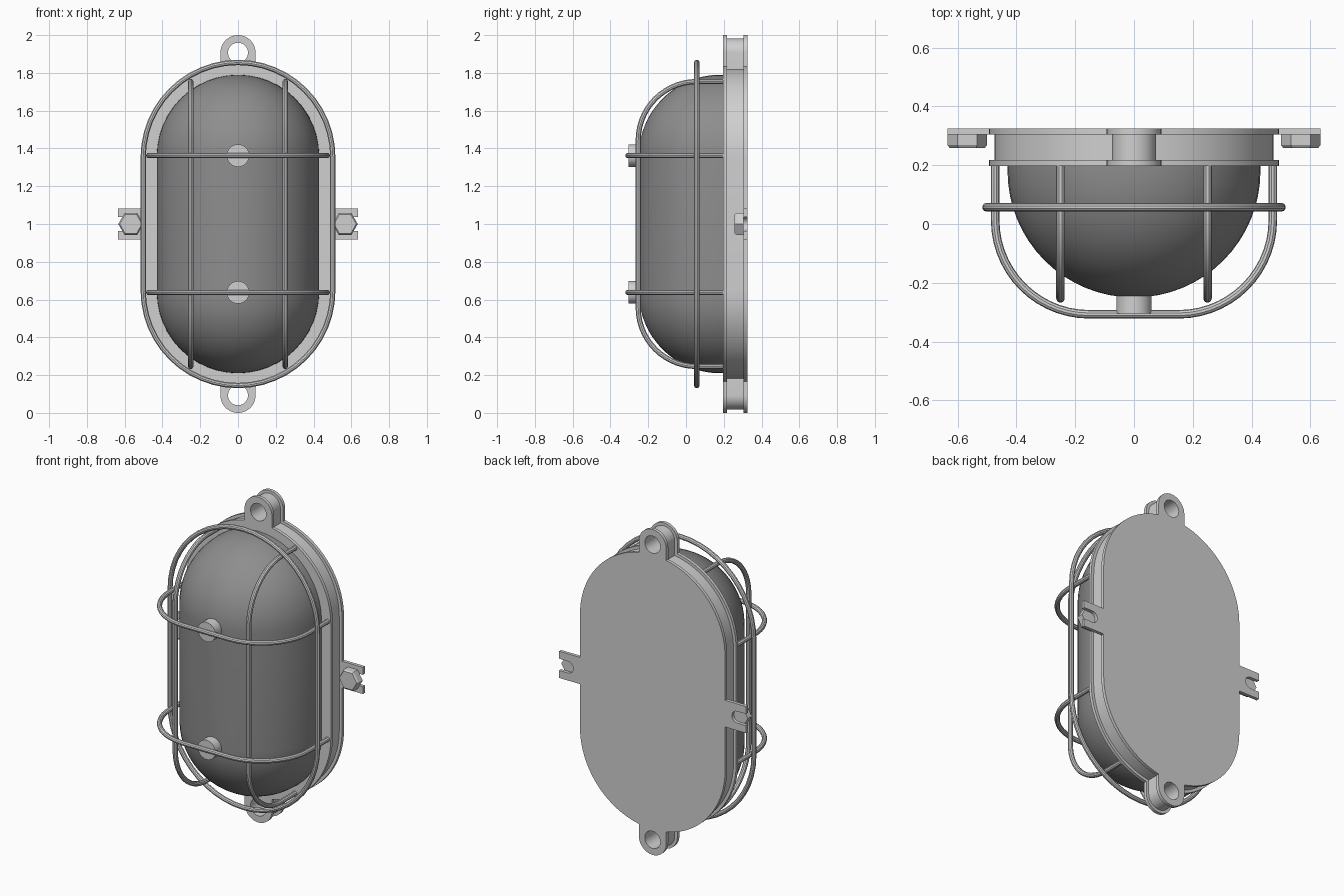
import bpy
import bmesh
from math import sin, cos, pi, acos, radians

if "Cube" in bpy.data.objects:
    bpy.data.objects.remove(bpy.data.objects["Cube"], do_unlink=True)


def make_material(name, value):
    mat = bpy.data.materials.new(name)
    mat.use_nodes = True
    color = (value, value, value, 1)
    mat.diffuse_color = color
    mat.node_tree.nodes["Principled BSDF"].inputs["Base Color"].default_value = color
    return mat


METAL = make_material("light grey metal", 0.63)
GLASS = make_material("dark grey glass", 0.27)
MID = 1.0      # height of the lamp's middle
WIRE = 0.0145  # guard wire radius


def arc(cx, cy, r, a0, a1, n):
    return [(cx + r * cos(a0 + (a1 - a0) * i / n),
             cy + r * sin(a0 + (a1 - a0) * i / n)) for i in range(n + 1)]


def stadium(r, h, n=24):
    return arc(0, h, r, 0, pi, n) + arc(0, -h, r, pi, 2 * pi, n)


def add_mesh(name, mesh, mat, angle=35):
    mesh.materials.clear()
    mesh.materials.append(mat)
    mesh.shade_smooth()
    mesh.set_sharp_from_angle(angle=radians(angle))
    obj = bpy.data.objects.new(name, mesh)
    bpy.context.collection.objects.link(obj)
    return obj


def curve_mesh(name, curve, mat):
    """Turn a curve into a finished mesh object."""
    temp = bpy.data.objects.new(name + "_path", curve)
    bpy.context.collection.objects.link(temp)
    graph = bpy.context.evaluated_depsgraph_get()
    mesh = bpy.data.meshes.new_from_object(temp.evaluated_get(graph))
    bpy.data.objects.remove(temp, do_unlink=True)
    bpy.data.curves.remove(curve)
    return add_mesh(name, mesh, mat)


def add_spline(curve, points, cyclic):
    spline = curve.splines.new("POLY")
    spline.points.add(len(points) - 1)
    for p, co in zip(spline.points, points):
        p.co = (*co, 1)
    spline.use_cyclic_u = cyclic


def slab(name, outlines, y0, y1):
    """Flat plate from an outline and holes, between two depths."""
    curve = bpy.data.curves.new(name, "CURVE")
    curve.dimensions = "2D"
    curve.fill_mode = "BOTH"
    curve.extrude = (y1 - y0) / 2
    for pts in outlines:
        add_spline(curve, [(x, z, 0) for x, z in pts], True)
    obj = curve_mesh(name, curve, METAL)
    obj.rotation_euler.x = pi / 2
    obj.location = (0, (y0 + y1) / 2, MID)


def wire(name, points, cyclic=False):
    curve = bpy.data.curves.new(name, "CURVE")
    curve.dimensions = "3D"
    curve.bevel_depth = WIRE
    curve.bevel_resolution = 3
    curve.use_fill_caps = not cyclic
    add_spline(curve, points, cyclic)
    return curve_mesh(name, curve, METAL)


def loft(name, loops, mat, cap=True, angle=35):
    """Skin a list of (outline, depth) loops."""
    bm = bmesh.new()
    rings = [[bm.verts.new((x, y, z)) for x, z in pts] for pts, y in loops]
    for a, b in zip(rings, rings[1:]):
        for i in range(len(a)):
            j = (i + 1) % len(a)
            bm.faces.new((a[i], a[j], b[j], b[i]))
    if cap:
        bm.faces.new(rings[0])
        bm.faces.new(rings[-1])
    bmesh.ops.remove_doubles(bm, verts=bm.verts, dist=1e-5)
    bmesh.ops.recalc_face_normals(bm, faces=bm.faces)
    mesh = bpy.data.meshes.new(name)
    bm.to_mesh(mesh)
    bm.free()
    return add_mesh(name, mesh, mat, angle)


# Housing: two flanges around a slimmer body, with eyelets at both ends
def housing_outline(inset, tabs=False):
    big, lug, h, eye = 0.493 - inset, 0.093 - inset, 0.35, 0.907
    quarter = []
    if tabs:  # slotted fixing tab on each side
        quarter += arc(0.575, 0, 0.036, pi * 0.95, pi / 2, 5)
        quarter += [(0.635, 0.036), (0.635, 0.082), (big, 0.082)]
    quarter += arc(0, h, big, 0, acos(lug / big), 20)
    quarter += arc(0, eye, lug, 0, pi * 0.48, 10)
    upper = quarter + [(-x, z) for x, z in reversed(quarter)]
    return upper + [(x, -z) for x, z in reversed(upper)]


eyes = [arc(0, s * 0.907, 0.053, 0, 2 * pi * 23 / 24, 23) for s in (1, -1)]
slab("front_flange", [housing_outline(0)] + eyes, 0.197, 0.217)
slab("housing_body", [housing_outline(0.018)] + eyes, 0.217, 0.305)
slab("back_flange", [housing_outline(0, True)] + eyes, 0.305, 0.325)

# Glass dome
R, DEPTH = 0.43, 0.18
layers = [(stadium(R, 0.36), 0.2)]
for k in range(17):
    a = pi / 2 * k / 16
    layers.append((stadium(R * cos(a), 0.36), DEPTH - R * sin(a)))
dome = loft("glass_dome", layers, GLASS, cap=False, angle=60)
dome.location.z = MID

# Hexagonal fixing bolts on the side tabs
for side, label in ((1, "left"), (-1, "right")):
    hexes = [(arc(0, 0, r, 0, pi * 5 / 3, 5), y)
             for r, y in ((0.067, 0.305), (0.067, 0.268), (0.059, 0.258))]
    bolt = loft(label + "_bolt", hexes, METAL, angle=20)
    bolt.location = (side * 0.567, 0, MID)

# Bosses joining the dome to the cross wires
for s, label in ((1, "upper"), (-1, "lower")):
    disc = arc(0, 0, 0.06, 0, 2 * pi * 23 / 24, 23)
    boss = loft(label + "_boss", [(disc, -0.2), (disc, -0.305)], METAL)
    boss.location.z = MID + s * 0.362


# Guard wires
def hoop(half, front, r):
    """U-shaped path from the flange, round the front and back."""
    side = [(half, 0.2)] + arc(half - r, front + r, r, 0, -pi / 2, 14)
    return side + [(-u, y) for u, y in reversed(side)]


for s, label in ((1, "upper"), (-1, "lower")):
    wire(label + "_cross_wire",
         [(u, y, MID + s * 0.362) for u, y in hoop(0.472, -0.307, 0.32)])
for s, label in ((1, "left"), (-1, "right")):
    wire(label + "_long_wire",
         [(s * 0.25, y, MID + u) for u, y in hoop(0.754, -0.253, 0.31)])
wire("guard_ring", [(x, 0.057, MID + z) for x, z in stadium(0.502, 0.353)], True)
